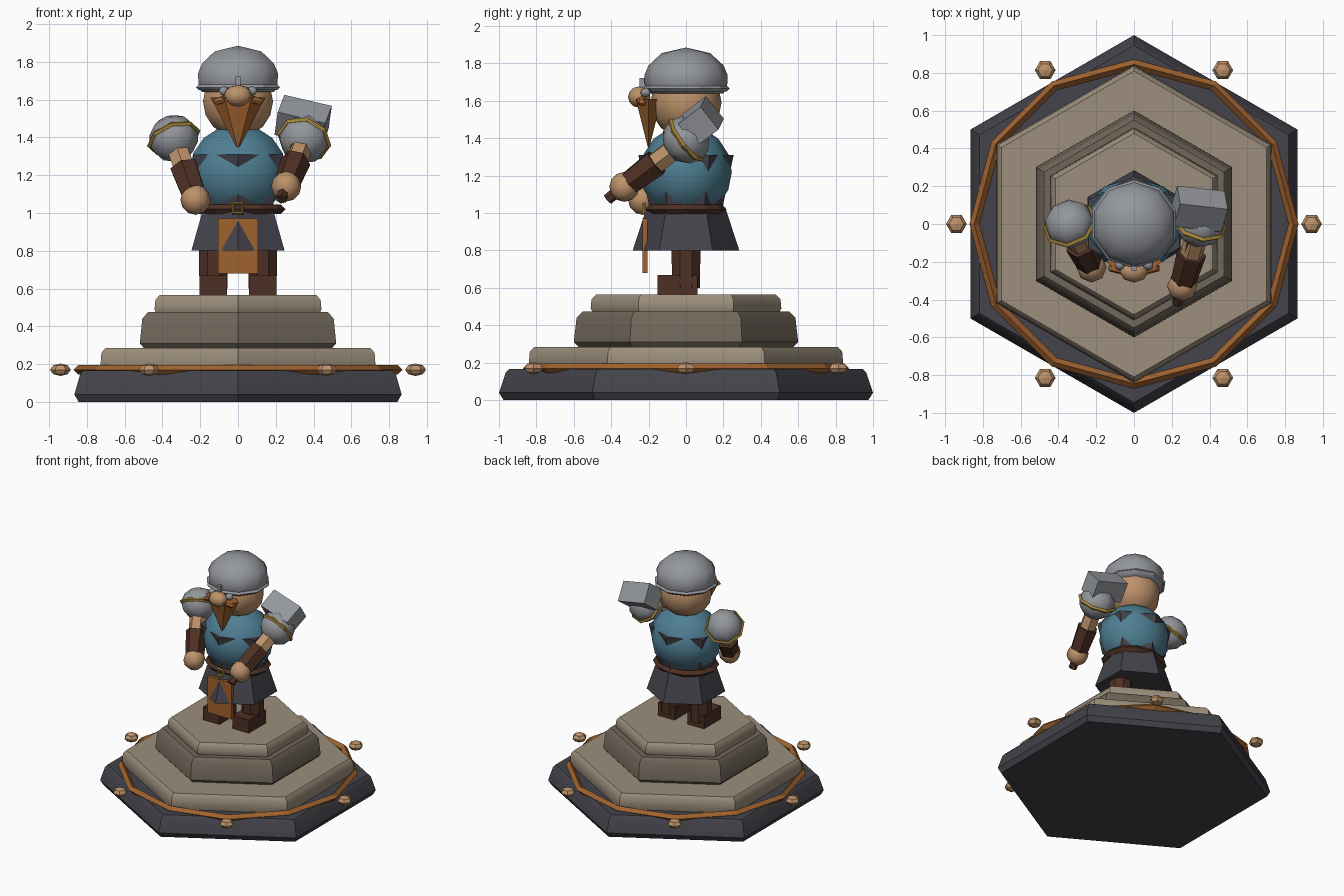
import bpy, bmesh
from math import radians, sin, cos, pi
from mathutils import Vector, Matrix

cube = bpy.data.objects.get("Cube")
if cube:
    bpy.data.objects.remove(cube, do_unlink=True)


def material(name, code):
    def linear(i):
        c = int(code[i:i + 2], 16) / 255
        return c / 12.92 if c < 0.04 else ((c + 0.055) / 1.055) ** 2.4
    rgba = (linear(0), linear(2), linear(4), 1)
    m = bpy.data.materials.new(name)
    m.use_nodes = True
    m.diffuse_color = rgba
    m.node_tree.nodes["Principled BSDF"].inputs["Base Color"].default_value = rgba
    return m


slate = material("slate", "43434b")
copper = material("copper", "a0622f")
stone = material("pale stone", "9c8f7c")
dark_stone = material("dark stone", "71675a")
teal = material("teal cloth", "4f7f93")
leather = material("leather", "4e3024")
gold = material("gold", "a5853a")
steel = material("steel", "93969b")
skin = material("skin", "bd926a")


def finish(name, bm, mat, smooth=0):
    """Turn a bmesh into an object; smooth is the sharp-edge angle."""
    bmesh.ops.recalc_face_normals(bm, faces=bm.faces)
    mesh = bpy.data.meshes.new(name)
    bm.to_mesh(mesh)
    bm.free()
    mesh.materials.append(mat)
    if smooth:
        mesh.shade_smooth()
        mesh.set_sharp_from_angle(angle=radians(smooth))
    ob = bpy.data.objects.new(name, mesh)
    bpy.context.collection.objects.link(ob)
    return ob


def lathe(name, mat, profile, sides=6, start=90, sy=1, at=(0, 0, 0), smooth=0):
    """Stack of polygon rings (radius, height) closed at both ends."""
    bm = bmesh.new()
    rings = []
    for r, z in profile:
        n = sides if r > 0 else 1
        rings.append([bm.verts.new((at[0] + r * cos(radians(start) + 2 * pi * i / sides),
                                    at[1] + sy * r * sin(radians(start) + 2 * pi * i / sides),
                                    at[2] + z)) for i in range(n)])
    for a, b in zip(rings, rings[1:]):
        for i in range(sides):
            j = (i + 1) % sides
            quad = [a[i % len(a)], a[j % len(a)], b[j % len(b)], b[i % len(b)]]
            bm.faces.new(list(dict.fromkeys(quad)))
    for ring in (rings[0], rings[-1]):
        if len(ring) > 2:
            bm.faces.new(ring)
    return finish(name, bm, mat, smooth)


def ball(name, mat, at, size, u=8, v=6, turn=Matrix(), smooth=60):
    bm = bmesh.new()
    m = Matrix.Translation(at) @ turn @ Matrix.Diagonal((*size, 1))
    bmesh.ops.create_uvsphere(bm, u_segments=u, v_segments=v, radius=1, matrix=m)
    return finish(name, bm, mat, smooth)


def box(name, mat, at, size, turn=Matrix()):
    bm = bmesh.new()
    m = Matrix.Translation(at) @ turn @ Matrix.Diagonal((*size, 1))
    bmesh.ops.create_cube(bm, size=1, matrix=m)
    return finish(name, bm, mat)


def rod(name, mat, a, b, r1, r2, sides=6):
    """Tapered prism from point a to point b."""
    a, b = Vector(a), Vector(b)
    bm = bmesh.new()
    m = Matrix.Translation((a + b) / 2) @ aim(b - a)
    bmesh.ops.create_cone(bm, cap_ends=True, segments=sides, radius1=r1, radius2=r2,
                          depth=(b - a).length, matrix=m)
    return finish(name, bm, mat)


def aim(d):
    return Vector((0, 0, 1)).rotation_difference(d).to_matrix().to_4x4()


def ring(name, mat, at, major, minor, sides, turn=Matrix(), sy=1, start=0):
    """Closed hoop with a diamond cross-section."""
    bm = bmesh.new()
    m = Matrix.Translation(at) @ turn
    loops = []
    for i in range(sides):
        t = radians(start) + 2 * pi * i / sides
        loops.append([bm.verts.new(m @ Vector(((major + dr * minor) * cos(t),
                                               sy * (major + dr * minor) * sin(t), dz * minor)))
                      for dr, dz in ((1, 0), (0, 1), (-1, 0), (0, -1))])
    for i in range(sides):
        a, b = loops[i], loops[(i + 1) % sides]
        for k in range(4):
            n = (k + 1) % 4
            bm.faces.new((a[k], a[n], b[n], b[k]))
    return finish(name, bm, mat)


# Stepped hexagonal plinth
lathe("plinth_base", slate, [(0.975, 0), (1, 0.04), (0.965, 0.145), (0.945, 0.165)], smooth=40)
lathe("plinth_lower_step", stone, [(0.83, 0.16), (0.84, 0.2), (0.835, 0.26), (0.81, 0.285)], smooth=40)
lathe("plinth_middle_step", dark_stone,
      [(0.57, 0.28), (0.6, 0.31), (0.585, 0.44), (0.55, 0.475)], smooth=40)
lathe("plinth_top_step", stone,
      [(0.5, 0.47), (0.51, 0.49), (0.505, 0.54), (0.48, 0.565)], smooth=40)
ring("plinth_band", copper, (0, 0, 0.17), 0.845, 0.026, 12)
for i in range(6):
    a = i * pi / 3
    ball(f"stud_{i + 1}", skin, (0.94 * cos(a), 0.94 * sin(a), 0.17), (0.055, 0.055, 0.033),
         6, 4, Matrix.Rotation(pi / 6, 4, "Z"), smooth=0)

# Legs and boots
for side, s in (("left", 1), ("right", -1)):
    box(f"{side}_boot", leather, (0.13 * s, -0.045, 0.617), (0.145, 0.215, 0.105))
    lathe(f"{side}_leg", leather, [(0.08, 0.6), (0.085, 0.86)], 8, 22.5, at=(0.13 * s, 0, 0))

# Tunic, chest and belt
lathe("tunic_skirt", slate, [(0.285, 0.8), (0.21, 1.03)])
lathe("tunic_vest", slate, [(0.21, 1.02), (0.277, 1.31)], sy=0.92)
ball("chest", teal, (0, 0, 1.22), (0.27, 0.245, 0.25), 10, 8)
ring("belt", leather, (0, 0, 1.02), 0.225, 0.026, 12, sy=0.86)
box("front_cloth", copper, (0, -0.22, 0.825), (0.21, 0.026, 0.29))
ring("buckle", gold, (0, -0.225, 1.025), 0.035, 0.011, 4, Matrix.Rotation(pi / 2, 4, "X"), start=45)


# Straight arms with capped shoulders
def arm(side, shoulder, hand):
    s, h = Vector(shoulder), Vector(hand)
    turn = aim(s - h)
    rod(f"{side}_upper_arm", skin, s, s.lerp(h, 0.58), 0.062, 0.062)
    rod(f"{side}_bracer", leather, s.lerp(h, 0.48), s.lerp(h, 0.9), 0.08, 0.07)
    ball(f"{side}_hand", skin, h, (0.08, 0.08, 0.08), 8, 6)
    ball(f"{side}_shoulder_guard", steel, s, (0.135, 0.135, 0.12), 8, 6, turn)
    ring(f"{side}_shoulder_trim", gold, s, 0.134, 0.014, 8, turn)


left_shoulder, left_hand = Vector((0.35, 0, 1.39)), Vector((0.255, -0.33, 1.14))
arm("left", left_shoulder, left_hand)
arm("right", (-0.34, 0, 1.395), (-0.225, -0.23, 1.07))

# Hammer carried along the left arm
reach = (left_shoulder - left_hand).normalized()
head_at = Vector((0.345, 0.08, 1.49))
rod("hammer_handle", leather, left_hand - reach * 0.115, head_at, 0.03, 0.03)
box("hammer_head", steel, head_at, (0.26, 0.155, 0.155), aim(reach))

# Head and beard
ball("head", skin, (0, 0, 1.59), (0.195, 0.19, 0.19), 10, 8)
lathe("beard", copper, [(0, 1.335), (0.145, 1.61)], 6, 0, 0.55, (0, -0.2, 0))
ball("nose", skin, (0, -0.25, 1.62), (0.075, 0.06, 0.057), 8, 6)
for side, s in (("left", 1), ("right", -1)):
    ball(f"{side}_moustache", copper, (0.075 * s, -0.235, 1.6), (0.07, 0.03, 0.022), 6, 4,
         Matrix.Rotation(0.25 * s, 4, "Y"), smooth=0)
    ball(f"{side}_cheek_rivet", steel, (0.075 * s, -0.215, 1.645), (0.03, 0.03, 0.025), 6, 4)

# Helmet
lathe("helmet", steel, [(0.2, 1.64), (0.22, 1.67), (0.222, 1.74), (0.2, 1.79), (0.13, 1.855), (0, 1.885)],
      10, 90, smooth=60)
ring("helmet_rim", steel, (0, 0, 1.665), 0.22, 0.014, 10, start=90)
box("nose_guard", steel, (0, -0.235, 1.68), (0.025, 0.025, 0.085))
